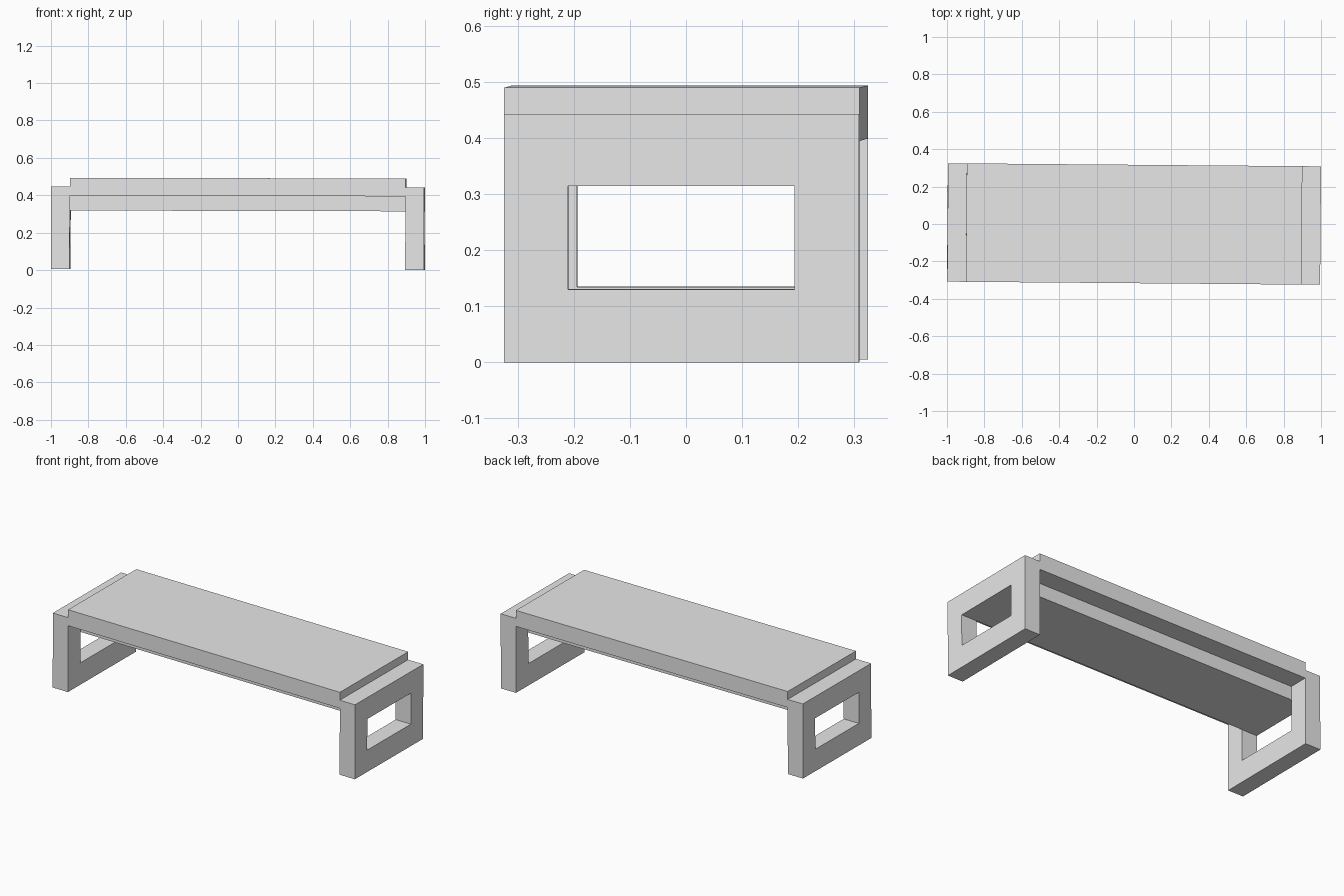
import bpy
import bmesh
from mathutils import Matrix, Vector

if "Cube" in bpy.data.objects:
    bpy.data.objects.remove(bpy.data.objects["Cube"], do_unlink=True)

# Material
grey = bpy.data.materials.new("light_grey")
grey.use_nodes = True
color = (0.8, 0.8, 0.8, 1)
grey.diffuse_color = color
grey.node_tree.nodes["Principled BSDF"].inputs["Base Color"].default_value = color

# Main sizes
HALF_LENGTH, HALF_WIDTH, LEG = 0.997, 0.3165, 0.1
INNER = HALF_LENGTH - LEG
FRAME_TOP = 0.442
WIN_Y, WIN_LOW, WIN_HIGH = 0.202, 0.13, 0.314
SLAB_LOW, SLAB_TOP = 0.394, 0.489

# The whole bench sits very slightly turned and tilted
placement = (Matrix.Translation((-0.0005, 0, 0.0025))
             @ Matrix.Rotation(-0.0083, 4, "Z") @ Matrix.Rotation(0.0024, 4, "Y"))


def finish(name, bm):
    bmesh.ops.recalc_face_normals(bm, faces=bm.faces)
    bm.transform(placement)
    mesh = bpy.data.meshes.new(name)
    bm.to_mesh(mesh)
    bm.free()
    mesh.materials.append(grey)
    obj = bpy.data.objects.new(name, mesh)
    bpy.context.collection.objects.link(obj)


def box(name, low, high):
    low, high = Vector(low), Vector(high)
    size = high - low
    bm = bmesh.new()
    bmesh.ops.create_cube(bm, size=1, matrix=Matrix.Translation((low + high) / 2)
                          @ Matrix.Diagonal((*size, 1)))
    finish(name, bm)


def end_frame(name, x):
    # Rectangular ring extruded along x
    bm = bmesh.new()

    def ring(half, low, high):
        return [bm.verts.new((x, y, z)) for y, z in
                ((-half, low), (half, low), (half, high), (-half, high))]

    outer = ring(HALF_WIDTH, 0, FRAME_TOP)
    inner = ring(WIN_Y, WIN_LOW, WIN_HIGH)
    faces = []
    for i in range(4):
        j = (i + 1) % 4
        faces.append(bm.faces.new((outer[i], outer[j], inner[j], inner[i])))
    made = bmesh.ops.extrude_face_region(bm, geom=faces, use_keep_orig=True)["geom"]
    verts = [g for g in made if isinstance(g, bmesh.types.BMVert)]
    bmesh.ops.translate(bm, verts=verts, vec=(LEG, 0, 0))
    finish(name, bm)


# End frames with open windows
end_frame("left_end_frame", INNER)
end_frame("right_end_frame", -HALF_LENGTH)

# Seat slab and the narrower beam beneath it
box("seat_slab", (-INNER, -HALF_WIDTH, SLAB_LOW), (INNER, HALF_WIDTH, SLAB_TOP))
box("under_beam", (-INNER, -WIN_Y, WIN_HIGH), (INNER, WIN_Y, SLAB_LOW))
